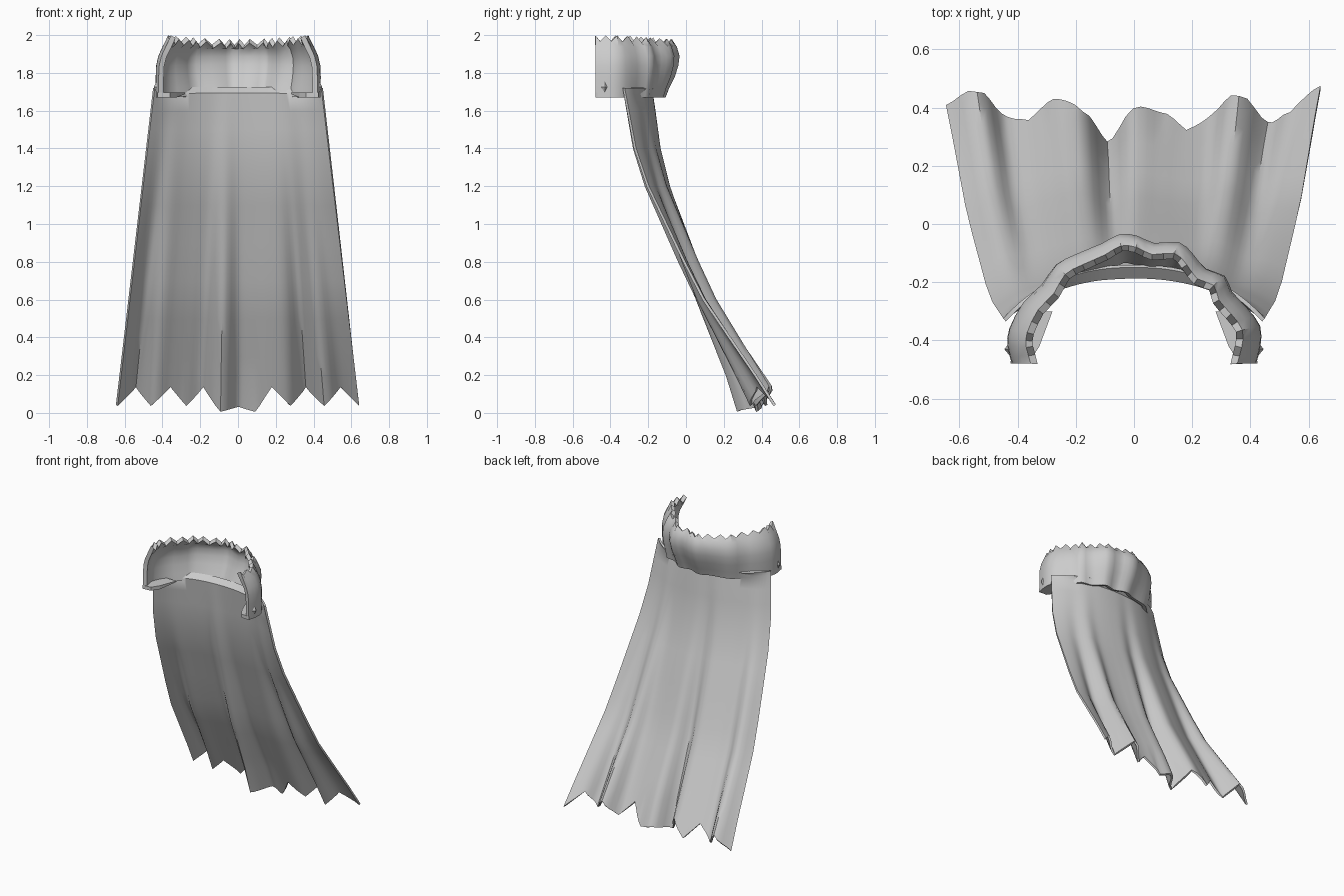
import bpy, bmesh, math
from mathutils import Vector

if "Cube" in bpy.data.objects:
    bpy.data.objects.remove(bpy.data.objects["Cube"])

cloth = bpy.data.materials.new("grey cloth")
cloth.diffuse_color = (0.6, 0.6, 0.6, 1)
cloth.use_nodes = True
cloth.node_tree.nodes["Principled BSDF"].inputs["Base Color"].default_value = cloth.diffuse_color


def lerp_table(xs, ys, x):
    """Piecewise linear lookup, xs ascending."""
    if x <= xs[0]:
        return ys[0]
    for i in range(len(xs) - 1):
        if x <= xs[i + 1]:
            t = (x - xs[i]) / (xs[i + 1] - xs[i])
            return ys[i] + (ys[i + 1] - ys[i]) * t
    return ys[-1]


def smooth_row(vals, s):
    """Catmull-Rom lookup at fractional index s."""
    n = len(vals) - 1
    i = min(int(s), n - 1)
    t = s - i
    a, b, c, d = (vals[max(0, min(n, j))] for j in (i - 1, i, i + 1, i + 2))
    return 0.5 * (2 * b + (c - a) * t + (2 * a - 5 * b + 4 * c - d) * t * t
                  + (3 * b - a - 3 * c + d) * t ** 3)


def make_sheet(name, rows, thickness, offset, angle):
    """Mesh a grid of points and give it cloth thickness."""
    bm = bmesh.new()
    grid = [[bm.verts.new(p) for p in row] for row in rows]
    for r0, r1 in zip(grid, grid[1:]):
        for i in range(len(r0) - 1):
            bm.faces.new((r0[i], r0[i + 1], r1[i + 1], r1[i]))
    # outer side of the cloth looks backwards
    bm.normal_update()
    if sum(f.normal.y * f.calc_area() for f in bm.faces) < 0:
        bmesh.ops.reverse_faces(bm, faces=bm.faces)
    return finish(name, bm, angle, thickness, offset)


def finish(name, bm, angle=0, thickness=0, offset=0):
    me = bpy.data.meshes.new(name)
    bm.to_mesh(me)
    bm.free()
    ob = bpy.data.objects.new(name, me)
    bpy.context.collection.objects.link(ob)
    me.materials.append(cloth)
    if thickness:
        mod = ob.modifiers.new("cloth thickness", 'SOLIDIFY')
        mod.thickness, mod.offset = thickness, offset
    if angle:
        bpy.ops.object.select_all(action='DESELECT')
        ob.select_set(True)
        bpy.context.view_layer.objects.active = ob
        if thickness:
            bpy.ops.object.modifier_apply(modifier="cloth thickness")
        bpy.ops.object.shade_smooth_by_angle(angle=math.radians(angle))
    return ob


# --- cape: pleated sheet sweeping backwards to a zigzag hem ---
hem_z = [.04, .14, .04, .14, .04, .14, .008, .035, .008, .14, .04, .14, .04, .14, .04]
hem_y = [.41, .46, .38, .35, .43, .38, .30, .40, .40, .31, .38, .44, .35, .385, .475]
pleat = [y + (z - .05) * .55 for y, z in zip(hem_y, hem_z)]
sweep_z = [.05, .4, .6, .8, 1.0, 1.2, 1.4, 1.72]
sweep_f = [1.0, .70, .53, .40, .28, .16, .075, 0]
STEPS = 4
SPANS = len(hem_z) - 1


def cape_point(i, z, lip=0.0):
    s = i / STEPS
    u = 2 * s / SPANS - 1
    top_y = -.185 - .145 * abs(u) ** 2.3 + lip
    if z is None:
        z = lerp_table(range(SPANS + 1), hem_z, s)
    f = lerp_table(sweep_z, sweep_f, z)
    y = top_y + (smooth_row(pleat, s) - top_y) * f
    return Vector((u * (.445 + (1.72 - z) * .117), y, z))


cols = range(SPANS * STEPS + 1)
rows = [[cape_point(i, 1.72, .04 * (1 - abs(2 * i / cols[-1] - 1) ** 4)) for i in cols]]
levels = [1.69] + [1.6 - .1 * k for k in range(15)]
rows += [[cape_point(i, z) for i in cols] for z in levels]
rows.append([cape_point(i, None) for i in cols])
make_sheet("cape", rows, .014, 0, 50)

# --- collar: standing, rippled band open at the front ---
outline = [(-.42, -.48), (-.435, -.42), (-.43, -.36), (-.385, -.27), (-.32, -.205),
           (-.27, -.135), (-.2, -.1), (-.11, -.065), (-.05, -.035), (.01, -.04),
           (.07, -.065), (.155, -.06), (.205, -.1), (.25, -.15), (.315, -.175),
           (.34, -.23), (.39, -.285), (.435, -.35), (.435, -.42), (.42, -.48)]
px, py = [p[0] for p in outline], [p[1] for p in outline]
prof_z = [1.67, 1.72, 1.78, 1.84, 1.89, 1.94, 1.975]
prof_back = [-.075, -.055, -.025, -.006, 0, -.015, -.04]
prof_side = [0, 0, 0, -.003, -.015, -.038, -.065]
n = (len(outline) - 1) * 2
rows = []
for k, z in enumerate(prof_z):
    row = []
    for j in range(n + 1):
        x, y = smooth_row(px, j / 2), smooth_row(py, j / 2)
        out = Vector((x, max(y + .45, 0), 0)).normalized()
        side = min(1, abs(out.x)) ** 2
        off = prof_back[k] * (1 - side) + prof_side[k] * side
        zz = z
        if k == len(prof_z) - 1:          # scalloped rim
            zz = 1.955 + .02 * side + (.024 if j % 2 == 0 else -.008)
        row.append(Vector((x, y, zz)) + out * off)
    rows.append(row)
make_sheet("collar", rows, .028, -1, 45)

for side, label in ((-1, "left"), (1, "right")):
    # --- collar foot: pointed tab turned in at the lower front ---
    bm = bmesh.new()
    tab = [(.425, -.48), (.36, -.475), (.325, -.42), (.28, -.30), (.40, -.30)]
    low = [bm.verts.new((side * x, y, 1.67 + (.018 if i == 3 else 0)))
           for i, (x, y) in enumerate(tab)]
    high = [bm.verts.new((side * x, y, 1.695)) for x, y in tab]
    bm.faces.new(low)
    bm.faces.new(high)
    for i in range(5):
        j = (i + 1) % 5
        bm.faces.new((low[i], low[j], high[j], high[i]))
    bmesh.ops.recalc_face_normals(bm, faces=bm.faces)
    finish(label + "_collar_foot", bm)

    # --- diamond stud on the outside of the collar ---
    bm = bmesh.new()
    c = Vector((side * .428, -.43, 1.725))
    ring = [bm.verts.new(c + Vector(d)) for d in
            ((0, -.022, 0), (0, 0, -.036), (0, .022, 0), (0, 0, .036))]
    for dx in (-.018, .018):
        tip = bm.verts.new(c + Vector((dx, 0, 0)))
        for i in range(4):
            bm.faces.new((ring[i], ring[(i + 1) % 4], tip))
    bmesh.ops.recalc_face_normals(bm, faces=bm.faces)
    finish(label + "_stud", bm)
